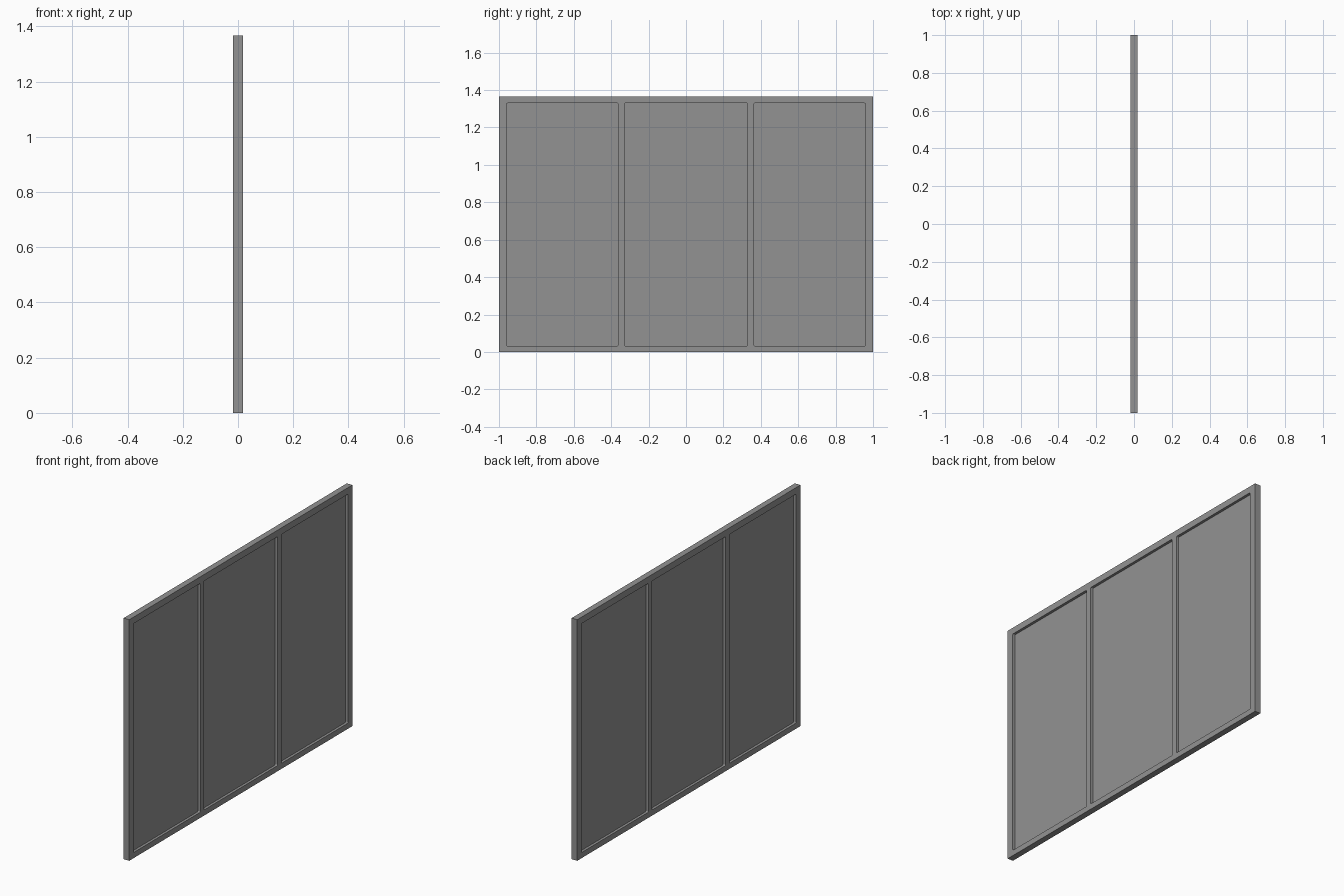
import bpy
from math import cos, sin, pi, radians

if "Cube" in bpy.data.objects:
    bpy.data.objects.remove(bpy.data.objects["Cube"])

H, T, PANE_T = 1.367, 0.035, 0.005
Z0, Z1 = 0.032, 1.33
OPENINGS = [(-0.96, -0.363), (-0.33, 0.33), (0.363, 0.96)]

dark = bpy.data.materials.new("dark_grey")
dark.diffuse_color = (0.29, 0.29, 0.29, 1)
dark.use_nodes = True
dark.node_tree.nodes["Principled BSDF"].inputs["Base Color"].default_value = dark.diffuse_color


def rounded_rect(x0, y0, x1, y1, r, n=3):
    if r == 0:
        return [(x0, y0), (x1, y0), (x1, y1), (x0, y1)]
    corners = [(x1 - r, y1 - r), (x0 + r, y1 - r), (x0 + r, y0 + r), (x1 - r, y0 + r)]
    return [(cx + r * cos(pi / 2 * (k + i / n)), cy + r * sin(pi / 2 * (k + i / n)))
            for k, (cx, cy) in enumerate(corners) for i in range(n + 1)]


def plate(name, loops, thickness):
    # filled outline (first loop) with holes, extruded along x
    cu = bpy.data.curves.new(name, 'CURVE')
    cu.dimensions, cu.fill_mode, cu.extrude = '2D', 'BOTH', thickness / 2
    cu.materials.append(dark)
    for pts in loops:
        sp = cu.splines.new('POLY')
        sp.points.add(len(pts) - 1)
        for p, (x, y) in zip(sp.points, pts):
            p.co = (x, y, 0, 1)
        sp.use_cyclic_u = True
    ob = bpy.data.objects.new(name, cu)
    ob.rotation_euler = (radians(90), 0, radians(90))
    bpy.context.collection.objects.link(ob)
    bpy.ops.object.select_all(action='DESELECT')
    ob.select_set(True)
    bpy.context.view_layer.objects.active = ob
    bpy.ops.object.convert(target='MESH')
    bpy.ops.object.shade_flat()


# frame with three openings
plate("frame", [rounded_rect(-1, 0, 1, H, 0)] +
      [rounded_rect(a, Z0, b, Z1, 0.006) for a, b in OPENINGS], T)

# recessed panes, edges tucked into the frame
e = 0.003
for i, (a, b) in enumerate(OPENINGS):
    plate(f"pane_{i + 1}", [rounded_rect(a - e, Z0 - e, b + e, Z1 + e, 0)], PANE_T)
